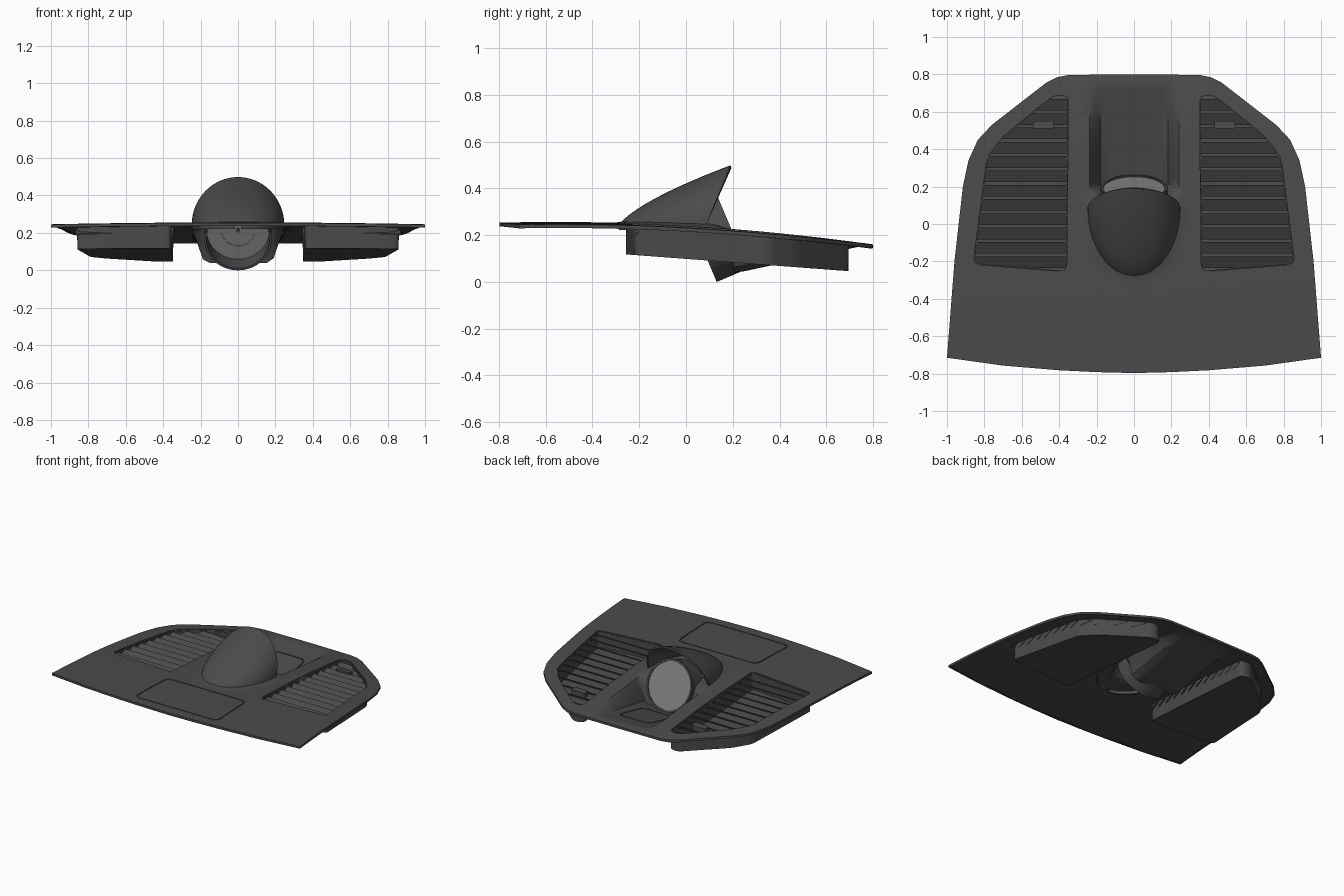
import bpy, bmesh, math
from mathutils import Vector, Matrix

if "Cube" in bpy.data.objects:
    bpy.data.objects.remove(bpy.data.objects["Cube"])

def material(name, v):
    m = bpy.data.materials.new(name)
    m.diffuse_color = (v, v, v, 1)
    m.use_nodes = True
    m.node_tree.nodes["Principled BSDF"].inputs["Base Color"].default_value = m.diffuse_color
    return m

DARK, FACE = material("dark_plastic", 0.07), material("gauge_grey", 0.22)

def smooth(a, b, v):
    t = max(0, min(1, (v - a) / (b - a)))
    return t * t * (3 - 2 * t)

def height(x, y):
    """Top surface of the panel: gentle crown, hood fillet, trough behind the gauge."""
    z = 0.24 - 0.058 * y - 0.052 * y * y - 0.01 * x * x
    r = math.hypot(x / 0.24, (y - 0.1) / 0.34)
    z += 0.016 * max(0, min(1, (1.25 - r) / 0.25)) ** 2 * (1 - smooth(0.1, 0.2, y))
    a = smooth(0.24, 0.165, abs(x)) * smooth(0.17, 0.2, y)
    return z + a * min(0, 0.06 + 0.214 * (y - 0.25) - z)

def make(name, verts, faces, mat=DARK):
    me = bpy.data.meshes.new(name)
    me.from_pydata(verts, [], faces)
    bm = bmesh.new()
    bm.from_mesh(me)
    bmesh.ops.recalc_face_normals(bm, faces=bm.faces)
    bm.to_mesh(me)
    bm.free()
    ob = bpy.data.objects.new(name, me)
    bpy.context.collection.objects.link(ob)
    me.materials.append(mat)
    return ob

def modify(ob, kind, **props):
    m = ob.modifiers.new(kind, kind)
    for k, v in props.items():
        setattr(m, k, v)
    bpy.context.view_layer.objects.active = ob
    bpy.ops.object.modifier_apply(modifier=m.name)

def soften(ob):
    bpy.ops.object.select_all(action='DESELECT')
    ob.select_set(True)
    bpy.context.view_layer.objects.active = ob
    bpy.ops.object.shade_smooth_by_angle(angle=math.radians(32))

def cut(ob, cutter):
    modify(ob, 'BOOLEAN', operation='DIFFERENCE', solver='EXACT', object=cutter)
    bpy.data.objects.remove(cutter)

def rounded(pts, r, n=5):
    """Round the corners of a 2D polygon."""
    out = []
    for i, p in enumerate(pts):
        p, a, b = Vector(p), Vector(pts[i - 1]), Vector(pts[(i + 1) % len(pts)])
        s, e = p + (a - p).normalized() * r, p + (b - p).normalized() * r
        for k in range(n):
            t = k / (n - 1)
            out.append(s * (1 - t) ** 2 + p * 2 * t * (1 - t) + e * t * t)
    return out

def prism(name, pts, low, high):
    """Closed solid over an outline; low and high give z at x, y."""
    n = len(pts)
    v = [(x, y, low(x, y)) for x, y in pts] + [(x, y, high(x, y)) for x, y in pts]
    f = [(i, (i + 1) % n, (i + 1) % n + n, i + n) for i in range(n)]
    return make(name, v, f + [tuple(range(n)), tuple(range(n, 2 * n))])

def tube(name, r_in, r_out, t0, t1, mat=DARK, n=64):
    """Ring, or disc if r_in is 0, about the tilted gauge axis."""
    axis, up = Vector((0, 0.92, 0.39)), Vector((0, -0.39, 0.92))
    c = Vector((0, 0.19, 0.22))
    def ring(r, t):
        return [c + axis * t + (Vector((1, 0, 0)) * math.cos(k * math.tau / n)
                + up * math.sin(k * math.tau / n)) * r for k in range(n)]
    if r_in == 0:
        loops = [ring(r_out, t0), ring(r_out, t1)]
    else:
        loops = [ring(r_out, t0), ring(r_out, t1), ring(r_in, t1), ring(r_in, t0)]
    v = [p for l in loops for p in l]
    m = len(loops)
    f = [(j * n + k, j * n + (k + 1) % n, (j + 1) % m * n + (k + 1) % n, (j + 1) % m * n + k)
         for j in range(m if r_in else 1) for k in range(n)]
    if r_in == 0:
        f += [tuple(range(n)), tuple(range(n, 2 * n))]
    return make(name, v, f, mat)

# Panel sheet: outline, rolled rim, grid cuts, then shaped by the height function
half = [(0.2, -0.792), (0.4, -0.782), (0.7, -0.757), (1, -0.715), (0.96, -0.2), (0.915, 0.2),
        (0.885, 0.34), (0.835, 0.45), (0.76, 0.53), (0.47, 0.755), (0.41, 0.785), (0.35, 0.797)]
outline = [(0, -0.797)] + half + [(0, 0.8)] + [(-x, y) for x, y in reversed(half)]
bm = bmesh.new()
face = bm.faces.new([bm.verts.new((x, y, 0)) for x, y in outline])
bmesh.ops.inset_region(bm, faces=[face], thickness=0.025, use_boundary=True)
for axis, count in (((1, 0, 0), 33), ((0, 1, 0), 27)):
    for i in range(-count, count + 1):
        bmesh.ops.bisect_plane(bm, geom=bm.verts[:] + bm.edges[:] + bm.faces[:], dist=1e-5,
                               plane_co=Vector(axis) * (i * 0.03 + 0.0013), plane_no=axis)
bm.normal_update()
for v in bm.verts:
    v.co.z = height(v.co.x, v.co.y) - (0.016 if v.is_boundary else 0)
me = bpy.data.meshes.new("dash_panel")
bm.to_mesh(me)
bm.free()
me.materials.append(DARK)
panel = bpy.data.objects.new("dash_panel", me)
bpy.context.collection.objects.link(panel)
modify(panel, 'SOLIDIFY', thickness=0.014, offset=-1)

# Openings for the gauge and the two vents
cut(panel, tube("gauge_cutter", 0, 0.174, -0.36, 0.0))
vent = [(0.36, -0.255), (0.86, -0.215), (0.785, 0.36), (0.70, 0.47), (0.42, 0.695), (0.35, 0.685)]
for s in (1, -1):
    pts = rounded([(x * s, y) for x, y in vent], 0.03)
    cut(panel, prism("vent_cutter", pts, lambda x, y: 0, lambda x, y: 0.5))

# Lid grooves: front lid and the lid in the trough
for rect in ([(-0.32, -0.355), (0.32, -0.355), (0.335, -0.72), (-0.335, -0.72)],
             [(-0.125, 0.61), (0.125, 0.61), (0.13, 0.315), (-0.13, 0.315)]):
    pts = rounded(rect, 0.045)
    cx = sum((p for p in pts), Vector((0, 0))) / len(pts)
    hx = max(p.x for p in pts)
    hy = max(abs(p.y - cx.y) for p in pts)
    inner = [Vector((p.x * (1 - 0.007 / hx), cx.y + (p.y - cx.y) * (1 - 0.007 / hy))) for p in pts]
    n, v = len(pts), []
    for loop, dz in ((pts, -0.007), (pts, 0.03), (inner, 0.03), (inner, -0.007)):
        v += [(p.x, p.y, height(p.x, p.y) + dz) for p in loop]
    f = [(j * n + k, j * n + (k + 1) % n, (j + 1) % 4 * n + (k + 1) % n, (j + 1) % 4 * n + k)
         for j in range(4) for k in range(n)]
    cut(panel, make("groove_cutter", v, f))
soften(panel)

# Vent boxes with sloping floors, louvres and clips
def outer_x(y):
    side = vent[1:5]
    for (x0, y0), (x1, y1) in zip(side, side[1:]):
        if y <= y1:
            return x0 + (x1 - x0) * (y - y0) / (y1 - y0)
    return side[-1][0]

for s, label in ((1, "right"), (-1, "left")):
    pts = rounded([(x * s, y) for x, y in vent], 0.03)
    n = len(pts)
    v = [(x, y, height(x, y) - 0.008) for x, y in pts]
    v += [(x, y, 0.101 - 0.0753 * y) for x, y in pts]
    f = [(i, (i + 1) % n, (i + 1) % n + n, i + n) for i in range(n)] + [tuple(range(n, 2 * n))]
    box = make(label + "_vent_box", v, f)
    modify(box, 'SOLIDIFY', thickness=0.008, offset=0)
    soften(box)
    v, f = [], []
    for i in range(12):
        ya = -0.235 + i * 0.0765
        yb = ya + 0.062
        za, zb = height(0.6, ya) - 0.05, height(0.6, yb) - 0.014
        b = len(v)
        for dz in (0, -0.009):
            v += [(0.345 * s, ya, za + dz), ((outer_x(ya) + 0.008) * s, ya, za + dz),
                  ((outer_x(yb) + 0.008) * s, yb, zb + dz), (0.345 * s, yb, zb + dz)]
        f += [(b, b + 1, b + 2, b + 3), (b + 4, b + 5, b + 6, b + 7)]
        f += [(b + k, b + (k + 1) % 4, b + 4 + (k + 1) % 4, b + 4 + k) for k in range(4)]
    make(label + "_louvres", v, f)
    clip = rounded([(0.43 * s, 0.51), (0.54 * s, 0.51), (0.54 * s, 0.55), (0.43 * s, 0.55)], 0.006, 3)
    prism(label + "_louvre_clip", clip, lambda x, y: height(x, y) - 0.04,
          lambda x, y: height(x, y) - 0.004)

# Gauge hood: arches leaning back, lofted from the tip to the opening
N, M = 28, 32
v = []
for i in range(N + 1):
    t = 0.0005 + 0.9995 * (i / N) ** 2
    yb = -0.28 + 0.365 * t
    s = 0.275 * t ** 0.65
    w = 0.242 * math.sqrt(max(0.0005, 1 - ((0.085 - yb) / 0.366) ** 2))
    row = [(w * math.cos(math.pi * k / M), yb + 0.39 * s * math.sin(math.pi * k / M),
            0.24 + 0.92 * s * math.sin(math.pi * k / M)) for k in range(M + 1)]
    v += [(w, yb, 0.222)] + row + [(-w, yb, 0.222)]
R = M + 3
f = [(i * R + k, i * R + k + 1, (i + 1) * R + k + 1, (i + 1) * R + k)
     for i in range(N) for k in range(R - 1)]
hood = make("gauge_hood", v, f)
modify(hood, 'SOLIDIFY', thickness=0.012, offset=0)
soften(hood)

# Gauge cup, bezel, dial and rear hub
soften(tube("gauge_cup", 0.168, 0.18, -0.14, 0))
soften(tube("gauge_bezel", 0.164, 0.176, -0.01, 0.006))
soften(tube("gauge_dial", 0, 0.17, -0.015, -0.002, FACE))
soften(tube("gauge_rear_ring", 0.09, 0.095, -0.018, -0.014, FACE))
soften(tube("gauge_rear_hub", 0, 0.012, -0.022, -0.014))
